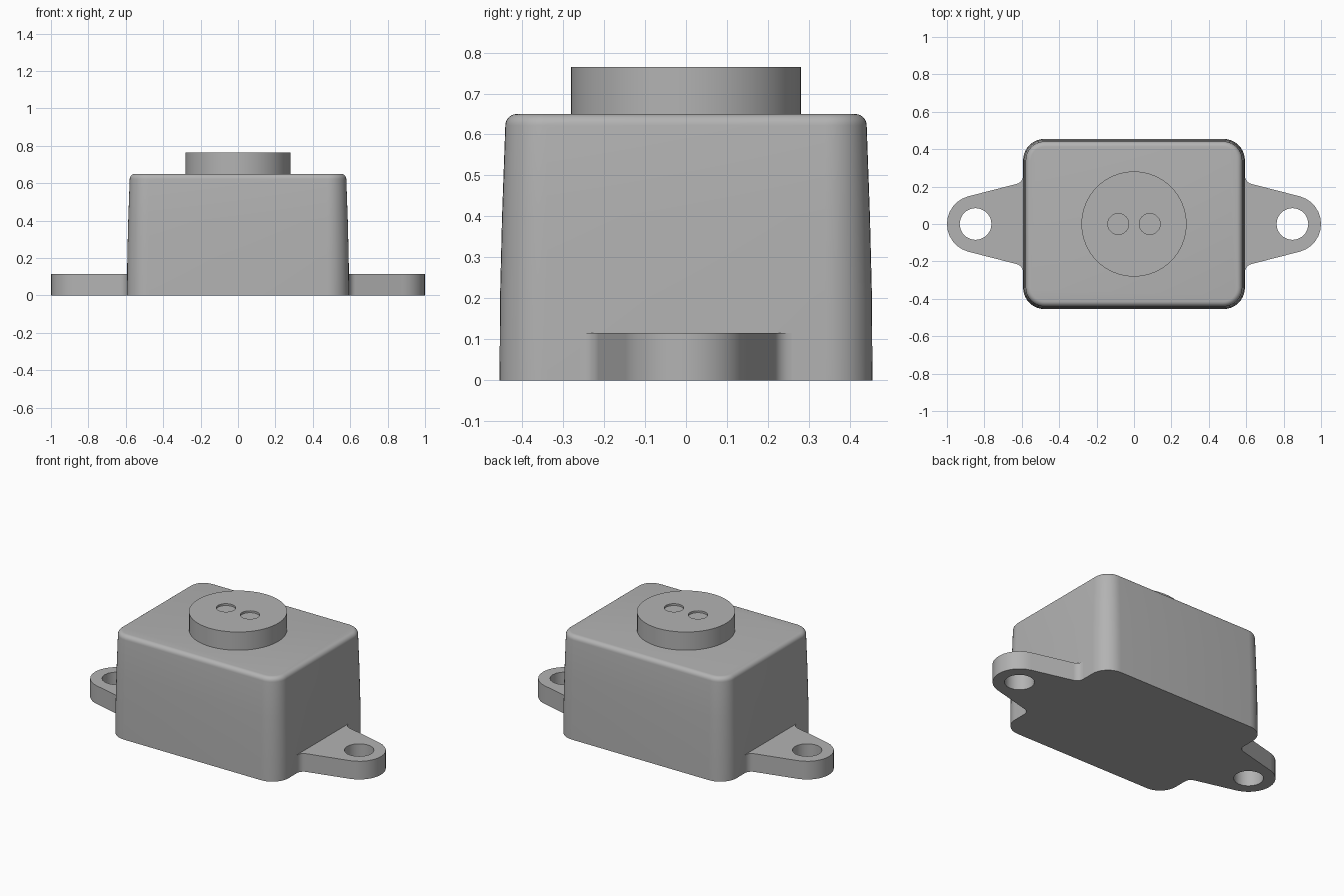
import bpy
import bmesh
from math import sin, cos, pi, radians, atan2, acos

if "Cube" in bpy.data.objects:
    bpy.data.objects.remove(bpy.data.objects["Cube"], do_unlink=True)

grey = bpy.data.materials.new("housing_grey")
grey.use_nodes = True
grey.diffuse_color = (0.45, 0.45, 0.45, 1)
grey.node_tree.nodes["Principled BSDF"].inputs["Base Color"].default_value = (0.45, 0.45, 0.45, 1)


def arc(cx, cy, r, a0, a1, n):
    """Points on an arc, angles in degrees, both ends included."""
    angles = [radians(a0 + (a1 - a0) * i / n) for i in range(n + 1)]
    return [(cx + r * cos(a), cy + r * sin(a)) for a in angles]


def circle(cx, cy, r, n):
    return arc(cx, cy, r, 0, 360, n)[:-1]


def rounded_rect(hx, hy, r, n=10):
    pts = []
    for k, (sx, sy) in enumerate([(1, 1), (-1, 1), (-1, -1), (1, -1)]):
        pts += arc(sx * (hx - r), sy * (hy - r), r, 90 * k, 90 * k + 90, n)
    return pts


def finish(bm, name, angle=35):
    bmesh.ops.recalc_face_normals(bm, faces=bm.faces)
    mesh = bpy.data.meshes.new(name)
    bm.to_mesh(mesh)
    bm.free()
    mesh.materials.append(grey)
    ob = bpy.data.objects.new(name, mesh)
    bpy.context.collection.objects.link(ob)
    bpy.ops.object.select_all(action="DESELECT")
    ob.select_set(True)
    bpy.context.view_layer.objects.active = ob
    bpy.ops.object.shade_smooth_by_angle(angle=radians(angle))
    return ob


def plate(name, outlines, z0, z1):
    """Extruded flat shape; the first outline is the rim, the rest are holes."""
    bm = bmesh.new()
    for pts in outlines:
        vs = [bm.verts.new((x, y, z0)) for x, y in pts]
        for a, b in zip(vs, vs[1:] + vs[:1]):
            bm.edges.new((a, b))
    bmesh.ops.triangle_fill(bm, edges=bm.edges[:], use_beauty=True, normal=(0, 0, 1))
    res = bmesh.ops.extrude_face_region(bm, geom=bm.faces[:], use_keep_orig=True)
    top = [v for v in res["geom"] if isinstance(v, bmesh.types.BMVert)]
    bmesh.ops.translate(bm, verts=top, vec=(0, 0, z1 - z0))
    return finish(bm, name)


# Housing: rounded rectangular sections with drafted walls and a rounded top edge
HX, HY, TOP, EDGE = 0.593, 0.455, 0.65, 0.028
sections = [(0, 0), (0.2, 0.001), (0.4, 0.006), (TOP - EDGE, 0.014)]
for i in range(1, 7):
    a = pi / 2 * i / 6
    sections.append((TOP - EDGE + EDGE * sin(a), 0.014 + EDGE * (1 - cos(a))))
bm = bmesh.new()
rings = []
for z, inset in sections:
    pts = rounded_rect(HX - inset, HY - inset, 0.115 - inset)
    rings.append([bm.verts.new((x, y, z)) for x, y in pts])
for lo, hi in zip(rings, rings[1:]):
    n = len(lo)
    for i in range(n):
        bm.faces.new((lo[i], lo[(i + 1) % n], hi[(i + 1) % n], hi[i]))
bm.faces.new(rings[0])
bm.faces.new(rings[-1])
finish(bm, "housing")

# Mounting ears: tapered tab, filleted into the wall, with a screw hole
EX, ER, FR = 0.847, 0.153, 0.045
fx, fy = HX + FR, 0.258
# common tangent between the rounded end and the concave wall fillet
dx, dy = fx - EX, fy
tangent = atan2(dy, dx) - acos((ER + FR) / (dx * dx + dy * dy) ** 0.5)
t = tangent * 180 / pi
half = [(HX - 0.01, fy)] + arc(fx, fy, FR, 180, 180 + t, 5) + arc(EX, 0, ER, t, 0, 6)
outline = half + [(x, -y) for x, y in reversed(half[:-1])]
for side, sx in (("left", 1), ("right", -1)):
    loops = [outline, circle(EX, 0, 0.085, 20)]
    plate(side + "_mounting_ear", [[(sx * x, y) for x, y in loop] for loop in loops], 0, 0.115)

# Round cap with two shallow recesses
CAP_TOP, PIN_X, PIN_R = 0.765, 0.084, 0.056
pins = [circle(sx * PIN_X, 0, PIN_R, 24) for sx in (1, -1)]
plate("cap", [circle(0, 0, 0.281, 64)] + pins, TOP - 0.005, CAP_TOP)
for side, pts in zip(("left", "right"), pins):
    plate(side + "_recess_floor", [pts], TOP - 0.005, CAP_TOP - 0.012)
